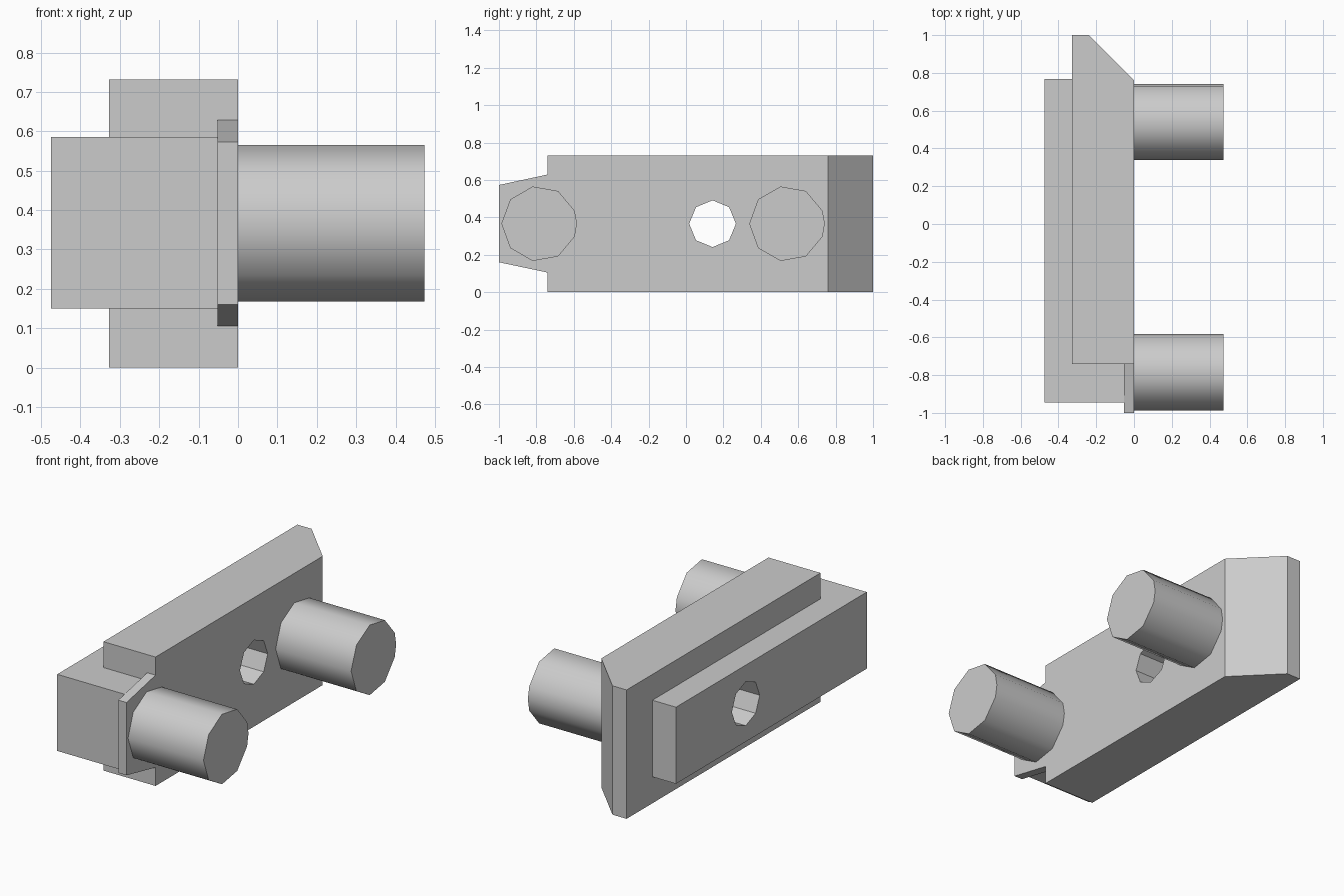
import bpy, bmesh
from math import cos, sin, radians

if "Cube" in bpy.data.objects:
    bpy.data.objects.remove(bpy.data.objects["Cube"])


def prism(name, profile, axis, lo, hi):
    """Extrude a 2D profile: axis 'z' takes (x, y) points, axis 'x' takes (y, z)."""
    place = (lambda a, b: (a, b, lo)) if axis == 'z' else (lambda a, b: (lo, a, b))
    step = (0, 0, hi - lo) if axis == 'z' else (hi - lo, 0, 0)
    bm = bmesh.new()
    face = bm.faces.new([bm.verts.new(place(a, b)) for a, b in profile])
    ext = bmesh.ops.extrude_face_region(bm, geom=[face], use_keep_orig=True)
    bmesh.ops.translate(bm, vec=step,
                        verts=[g for g in ext['geom'] if isinstance(g, bmesh.types.BMVert)])
    bmesh.ops.recalc_face_normals(bm, faces=bm.faces[:])
    mesh = bpy.data.meshes.new(name)
    bm.to_mesh(mesh)
    bm.free()
    obj = bpy.data.objects.new(name, mesh)
    bpy.context.collection.objects.link(obj)
    return obj


def ring(cy, cz, r, angles):
    return [(cy + r * cos(radians(a)), cz + r * sin(radians(a))) for a in angles]


def rect(a0, b0, a1, b1):
    return [(a0, b0), (a1, b0), (a1, b1), (a0, b1)]


def select(obj):
    bpy.ops.object.select_all(action='DESELECT')
    obj.select_set(True)
    bpy.context.view_layer.objects.active = obj


def combine(obj, other, operation):
    other.hide_render = True
    mod = obj.modifiers.new(operation.title(), 'BOOLEAN')
    mod.operation, mod.solver, mod.object = operation, 'EXACT', other
    select(obj)
    bpy.ops.object.modifier_apply(modifier=mod.name)
    bpy.data.objects.remove(other, do_unlink=True)


MID = 0.366

# Main plate with one chamfered end
plate = prism("plate", [(-0.327, -0.74), (0, -0.74), (0, 0.76), (-0.238, 1), (-0.327, 1)],
              'z', 0, 0.732)

# Narrower backing rail, protruding past the square end
combine(plate, prism("rail", rect(-0.475, -0.944, -0.052, 0.768), 'z', 0.15, 0.585), 'UNION')

# Thin tapered end tab
tab = [(-1, 0.16), (-0.74, 0.105), (-0.74, 0.629), (-1, 0.573)]
combine(plate, prism("tab", tab, 'x', -0.052, 0), 'UNION')

# Octagonal through hole
hole = ring(0.142, MID, 0.125, range(0, 360, 45))
combine(plate, prism("hole_cutter", hole, 'x', -0.6, 0.1), 'DIFFERENCE')

# Two smooth studs
for name, y in (("front_stud", -0.785), ("rear_stud", 0.54)):
    stud = prism(name, ring(y, MID, 0.202, [0] + list(range(20, 360, 40))), 'x', 0, 0.474)
    select(stud)
    bpy.ops.object.shade_smooth_by_angle(angle=radians(50))
